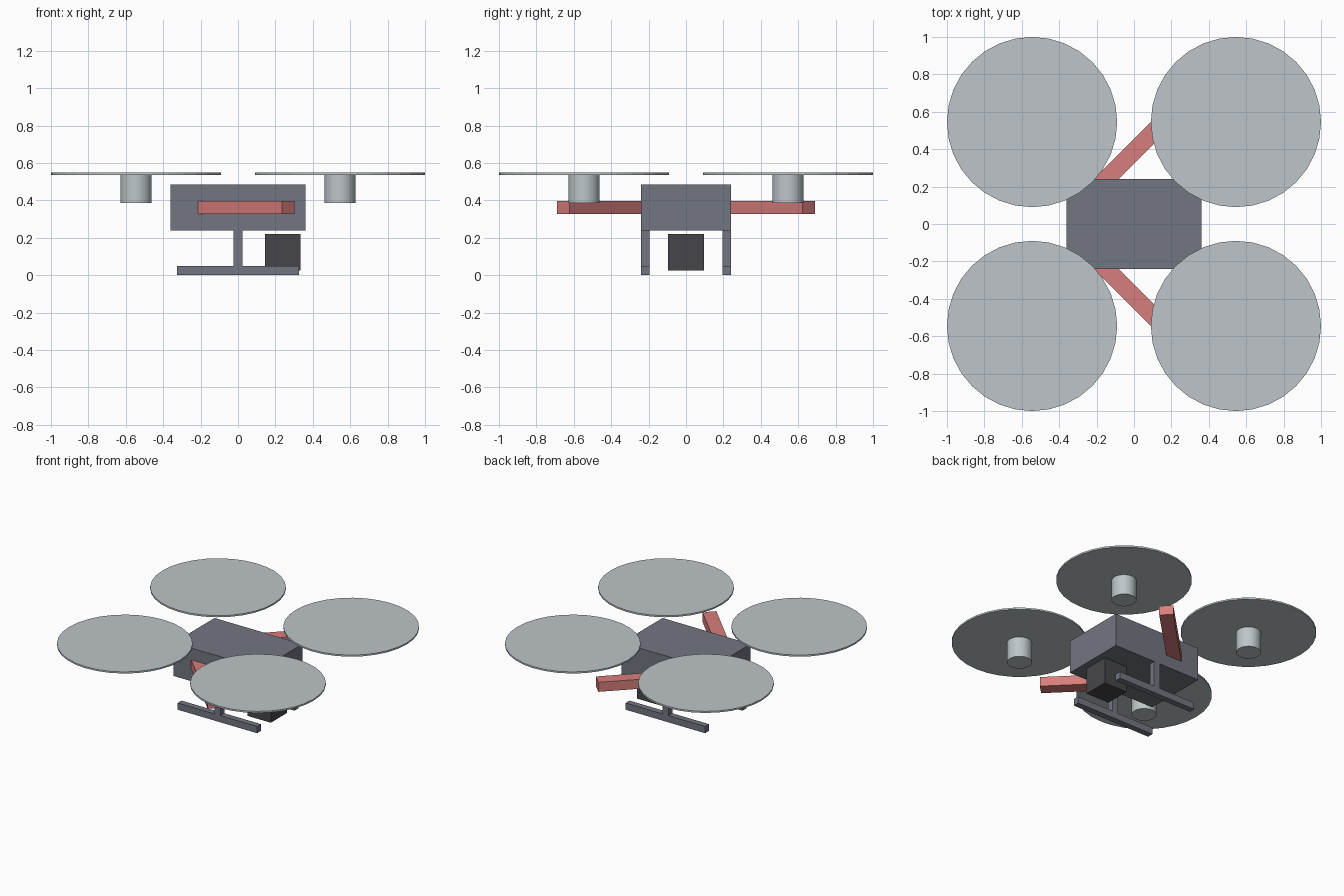
import bpy
from math import pi

cube = bpy.data.objects.get("Cube")
if cube:
    bpy.data.objects.remove(cube, do_unlink=True)


def material(name, rgb):
    m = bpy.data.materials.new(name)
    m.use_nodes = True
    m.diffuse_color = (*rgb, 1)
    m.node_tree.nodes["Principled BSDF"].inputs["Base Color"].default_value = (*rgb, 1)
    return m


slate = material("slate", (0.17, 0.18, 0.22))
silver = material("silver", (0.51, 0.56, 0.58))
coral = material("coral", (0.68, 0.21, 0.20))
charcoal = material("charcoal", (0.062, 0.060, 0.067))


def finish(name, mat):
    ob = bpy.context.object
    ob.name = name
    ob.data.materials.append(mat)
    return ob


def box(name, mat, centre, size, turn=0):
    bpy.ops.mesh.primitive_cube_add(size=1, location=centre, rotation=(0, 0, turn))
    ob = bpy.context.object
    ob.scale = size
    return finish(name, mat)


def disc(name, mat, x, y, radius, bottom, top):
    bpy.ops.mesh.primitive_cylinder_add(
        vertices=32, radius=radius, depth=top - bottom,
        location=(x, y, (bottom + top) / 2))
    return finish(name, mat)


# Central hull and the slung camera block
box("hull", slate, (0, 0, 0.363), (0.72, 0.48, 0.245))
box("camera_block", charcoal, (0.24, 0, 0.122), (0.19, 0.19, 0.195))

for side, label in ((-1, "right"), (1, "left")):
    # Diagonal arm, landing post and skid on each flank
    box(f"arm_{label}", coral, (0, side * 0.388, 0.363),
        (0.758, 0.095, 0.07), side * pi / 4)
    box(f"landing_post_{label}", slate, (0, side * 0.218, 0.147),
        (0.05, 0.045, 0.195))
    box(f"skid_{label}", slate, (0, side * 0.218, 0.025),
        (0.65, 0.045, 0.05))

    # Motors and rotor discs
    for end, place in ((-1, "rear"), (1, "front")):
        x, y = end * 0.545, side * 0.545
        motor = disc(f"motor_{place}_{label}", silver, x, y, 0.083, 0.387, 0.537)
        bpy.ops.object.shade_smooth_by_angle()
        disc(f"rotor_{place}_{label}", silver, x, y, 0.455, 0.537, 0.549)
